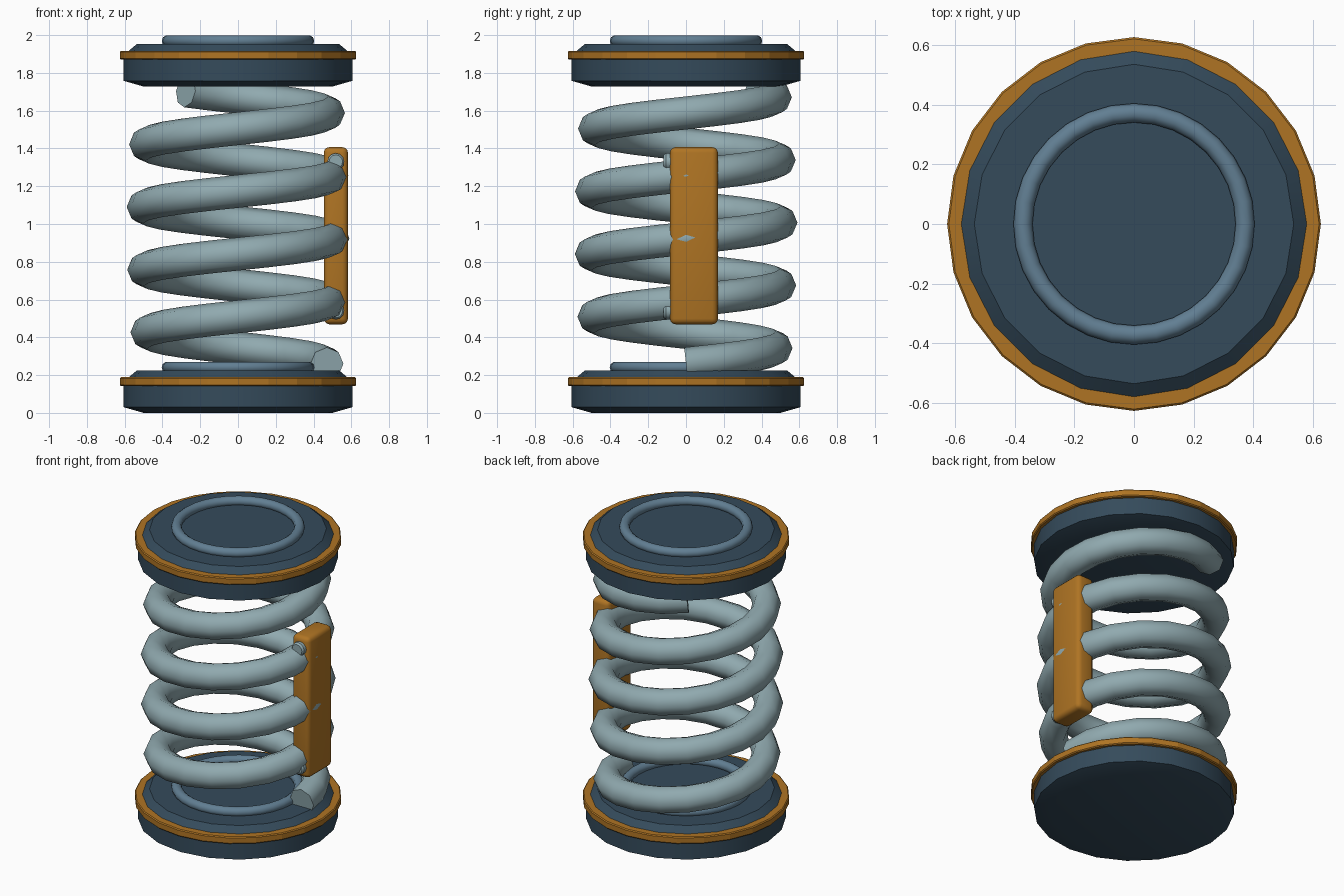
import bpy, bmesh, math
from mathutils import Vector

if "Cube" in bpy.data.objects:
    bpy.data.objects.remove(bpy.data.objects["Cube"])


def material(name, rgb):
    m = bpy.data.materials.new(name)
    m.diffuse_color = (*rgb, 1)
    m.use_nodes = True
    m.node_tree.nodes["Principled BSDF"].inputs["Base Color"].default_value = m.diffuse_color
    return m


NAVY = material("dark_slate_blue", (0.035, 0.070, 0.105))
ORANGE = material("amber_orange", (0.43, 0.175, 0.017))
STEEL = material("pale_steel", (0.28, 0.40, 0.43))
BLUE = material("steel_blue", (0.12, 0.21, 0.29))


def finish(bm, name, mat, angle=35):
    bmesh.ops.recalc_face_normals(bm, faces=bm.faces)
    me = bpy.data.meshes.new(name)
    bm.to_mesh(me)
    bm.free()
    ob = bpy.data.objects.new(name, me)
    bpy.context.collection.objects.link(ob)
    me.materials.append(mat)
    bpy.ops.object.select_all(action='DESELECT')
    ob.select_set(True)
    bpy.context.view_layer.objects.active = ob
    bpy.ops.object.shade_smooth_by_angle(angle=math.radians(angle))
    return ob


def skin(rings, name, mat, closed=False, angle=35):
    """Join a row of equal point loops with quads; close the row or cap its ends."""
    bm = bmesh.new()
    loops = [[bm.verts.new(p) for p in r] for r in rings]
    n = len(loops[0])
    pairs = list(zip(loops, loops[1:]))
    if closed:
        pairs.append((loops[-1], loops[0]))
    else:
        bm.faces.new(loops[0])
        bm.faces.new(loops[-1])
    for a, b in pairs:
        for i in range(n):
            j = (i + 1) % n
            bm.faces.new((a[i], a[j], b[j], b[i]))
    return finish(bm, name, mat, angle)


def lathe(profile, sides, name, mat, z=0.0, closed=False, angle=35):
    rings = [[(r * math.cos(math.tau * i / sides), r * math.sin(math.tau * i / sides), h + z)
              for i in range(sides)] for r, h in profile]
    return skin(rings, name, mat, closed, angle)


# End caps: body, orange band and raised ring, repeated at bottom and top
for label, z in (("bottom", 0.0), ("top", 1.728)):
    lathe([(0.50, 0), (0.605, 0.03), (0.605, 0.167), (0.535, 0.225)],
          20, label + "_cap", NAVY, z)
    lathe([(0.56, 0.142), (0.62, 0.142), (0.626, 0.148), (0.626, 0.183),
           (0.62, 0.189), (0.56, 0.189)], 24, label + "_band", ORANGE, z, True, 12)
    circle = [(0.372 + 0.032 * math.cos(math.tau * k / 10),
               0.241 + 0.031 * math.sin(math.tau * k / 10)) for k in range(10)]
    lathe(circle, 32, label + "_raised_ring", BLUE, z, True, 60)

# Coil spring: octagonal tube along a slightly barrelled helix
TURNS, PITCH, TUBE, STEPS = 4.35, 0.332, 0.087, 87
rings = []
for s in range(STEPS + 1):
    t = s / STEPS
    a = math.tau * TURNS * t
    radius = 0.471 + 0.032 * math.sin(math.pi * t)
    out = Vector((math.cos(a), math.sin(a), 0))
    tangent = Vector((-math.sin(a) * radius, math.cos(a) * radius, PITCH / math.tau)).normalized()
    up = out.cross(tangent)
    centre = out * radius + Vector((0, 0, 0.26 + PITCH * TURNS * t))
    rings.append([centre + TUBE * (out * math.cos(math.tau * k / 8) + up * math.sin(math.tau * k / 8))
                  for k in range(8)])
skin(rings, "coil_spring", STEEL, angle=60)

# Side clip block with rounded edges
bm = bmesh.new()
bmesh.ops.create_cube(bm, size=1)
for v in bm.verts:
    v.co = Vector((0.518 + v.co.x * 0.128, 0.042 + v.co.y * 0.254, 0.938 + v.co.z * 0.938))
bmesh.ops.bevel(bm, geom=bm.edges[:], offset=0.03, segments=3, profile=0.5, affect='EDGES')
finish(bm, "side_clip", ORANGE, 40)

# Bolts on the front of the clip
for label, z in (("upper", 1.33), ("lower", 0.54)):
    bolt = lathe([(0.045, 0), (0.045, 0.03), (0.036, 0.042)], 12, label + "_clip_bolt", STEEL)
    bolt.rotation_euler.x = math.pi / 2
    bolt.location = (0.518, -0.076, z)
